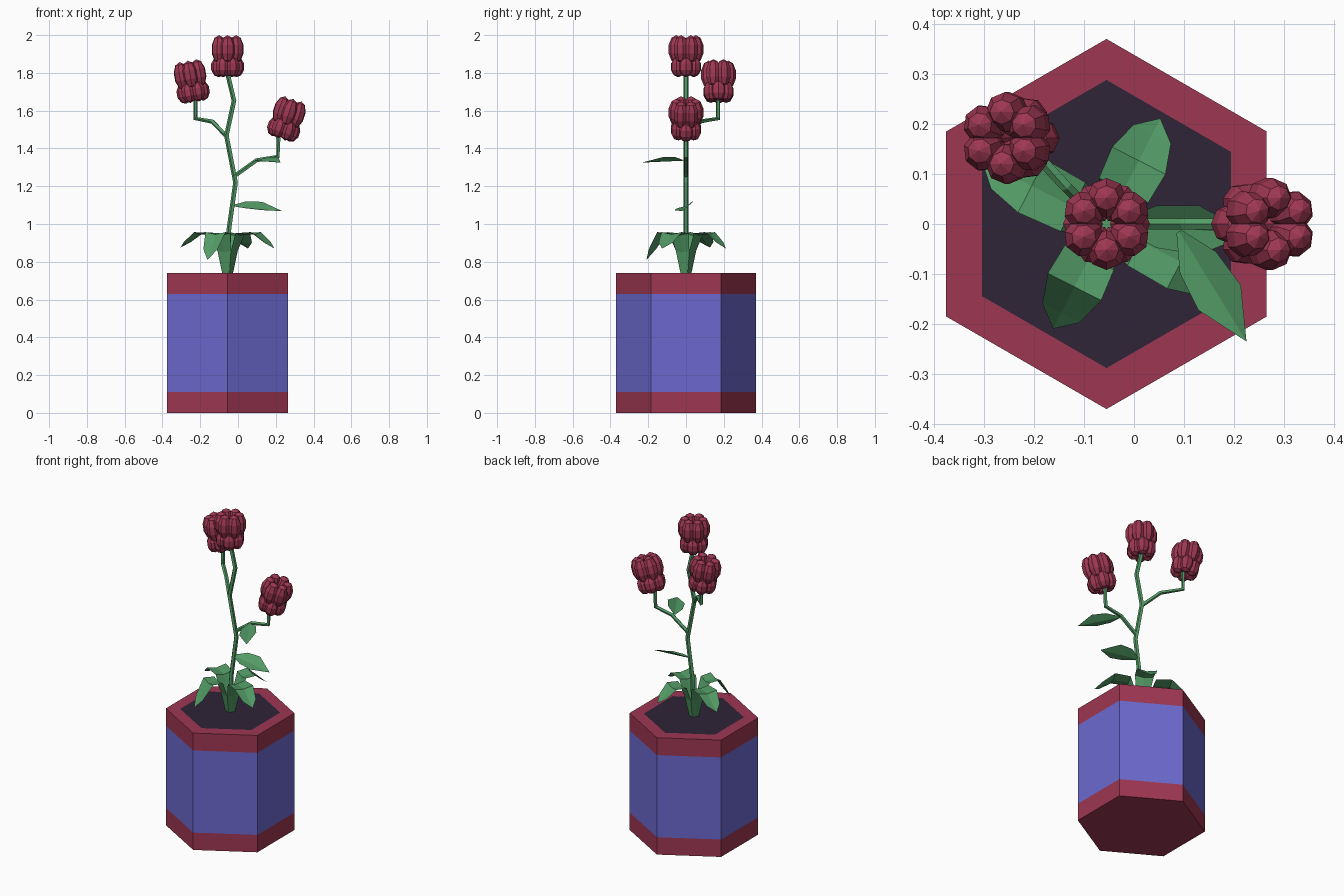
import bpy, bmesh, math
from mathutils import Vector, Matrix

if "Cube" in bpy.data.objects:
    bpy.data.objects.remove(bpy.data.objects["Cube"])

def material(name, rgb):
    lin = [((c / 255 + 0.055) / 1.055) ** 2.4 for c in rgb]
    m = bpy.data.materials.new(name)
    m.diffuse_color = (*lin, 1)
    m.use_nodes = True
    m.node_tree.nodes["Principled BSDF"].inputs["Base Color"].default_value = m.diffuse_color
    return m

RED = material("crimson", (158, 55, 83))
BLUE = material("violet blue", (108, 105, 207))
SOIL = material("dark soil", (47, 35, 55))
GREEN = material("leaf green", (83, 155, 102))

def finish(name, bm, mats):
    me = bpy.data.meshes.new(name)
    bm.to_mesh(me)
    bm.free()
    for m in mats:
        me.materials.append(m)
    ob = bpy.data.objects.new(name, me)
    bpy.context.collection.objects.link(ob)
    return ob

CX = -0.055  # pot and plant axis

# Hexagonal pot: stacked rings, coloured by band, soil as inner top face
def pot():
    bm = bmesh.new()
    rings = []
    for r, z in [(0.37, 0), (0.37, 0.11), (0.37, 0.63), (0.37, 0.74), (0.288, 0.74)]:
        rings.append([bm.verts.new((CX + r * math.sin(k * math.pi / 3),
                                    -r * math.cos(k * math.pi / 3), z)) for k in range(6)])
    bm.faces.new(rings[0][::-1])
    for i in range(4):
        for k in range(6):
            j = (k + 1) % 6
            f = bm.faces.new((rings[i][k], rings[i][j], rings[i + 1][j], rings[i + 1][k]))
            f.material_index = 1 if i == 1 else 0
    bm.faces.new(rings[-1]).material_index = 2
    finish("hexagonal_pot", bm, [RED, BLUE, SOIL])

# Stems: five-sided tubes along a path
def tube(name, pts, r=0.0135, n=5):
    bm = bmesh.new()
    pts = [Vector(p) for p in pts]
    rings = []
    for i, p in enumerate(pts):
        d = (pts[min(i + 1, len(pts) - 1)] - pts[max(i - 1, 0)]).normalized()
        u = d.cross(Vector((0, 1, 0))).normalized()
        v = d.cross(u)
        rings.append([bm.verts.new(p + r * (math.cos(a) * u + math.sin(a) * v))
                      for a in (2 * math.pi * k / n for k in range(n))])
    for a, b in zip(rings, rings[1:]):
        for k in range(n):
            bm.faces.new((a[k], a[(k + 1) % n], b[(k + 1) % n], b[k]))
    bm.faces.new(rings[0][::-1])
    bm.faces.new(rings[-1])
    bmesh.ops.recalc_face_normals(bm, faces=bm.faces)
    finish(name, bm, [GREEN])

# Leaves: folded strip along a spine; each row is (centre, half width)
def leaf(name, rows, side, fold):
    bm = bmesh.new()
    side = Vector(side)
    strip = []
    for p, w in rows:
        p = Vector(p)
        strip.append([bm.verts.new(p + s * w * side + Vector((0, 0, fold * w * abs(s))))
                      for s in (-1, 0, 1)])
    for a, b in zip(strip, strip[1:]):
        for k in (0, 1):
            bm.faces.new((a[k], a[k + 1], b[k + 1], b[k]))
    bmesh.ops.remove_doubles(bm, verts=bm.verts, dist=0.0005)
    bmesh.ops.recalc_face_normals(bm, faces=bm.faces)
    if sum(f.normal.z for f in bm.faces) < 0:
        bmesh.ops.reverse_faces(bm, faces=bm.faces)
    finish(name, bm, [GREEN])

# Flower heads: two rings of faceted egg-shaped petals
def flower(name, base, tilt):
    bm = bmesh.new()
    frame = Matrix.Translation(base) @ Matrix.Rotation(math.radians(tilt), 4, 'Y')
    for z, r, w, h, turn in [(0.055, 0.047, 0.042, 0.055, 0), (0.148, 0.052, 0.042, 0.075, 30)]:
        for k in range(6):
            a = math.radians(60 * k + turn)
            m = (frame @ Matrix.Rotation(a, 4, 'Z') @ Matrix.Translation((r, 0, z))
                 @ Matrix.Diagonal((w, w, h, 1)))
            bmesh.ops.create_uvsphere(bm, u_segments=8, v_segments=5, radius=1, matrix=m)
    finish(name, bm, [RED])

pot()
tube("main_stem", [(CX, 0, 0.73), (-0.047, 0, 0.97), (-0.012, 0, 1.22), (-0.06, 0, 1.468),
                   (-0.02, 0, 1.653), (CX, 0, 1.80)])
tube("right_branch", [(-0.015, 0, 1.255), (0.098, 0, 1.336), (0.212, 0, 1.357), (0.216, 0, 1.48)], 0.012)
tube("left_branch", [(-0.06, 0, 1.465), (-0.135, 0.075, 1.542), (-0.225, 0.17, 1.558),
                     (-0.225, 0.17, 1.68)], 0.012)

flower("top_flower", (CX, 0, 1.777), 0)
flower("right_flower", (0.225, 0, 1.45), 18)
flower("left_flower", (-0.228, 0.172, 1.645), -10)

# Four arching leaves around the stem base: (angle, tip reach, tip height)
for i, (ang, reach, tip) in enumerate([(63, 0.237, 0.87), (153, 0.28, 0.875),
                                       (243, 0.235, 0.81), (333, 0.278, 0.87)]):
    a = math.radians(ang)
    d = Vector((math.cos(a), math.sin(a), 0))
    prof = [(0.02, 0.735, 0.022), (0.04, 0.85, 0.04), (0.075, 0.94, 0.055),
            (0.6 * reach, 0.945, 0.06), (0.85 * reach, 0.6 * tip + 0.372, 0.042), (reach, tip, 0)]
    leaf(f"base_leaf_{i + 1}", [(Vector((CX, 0, z)) + d * r, w) for r, z, w in prof],
         (-d.y, d.x, 0), 0.2)

# Two stem leaves
def stem_leaf(name, start, end, w, side):
    s, e = Vector(start), Vector(end)
    leaf(name, [(s.lerp(e, t), w * k) for t, k in
                [(0, 0.12), (0.28, 0.85), (0.6, 1), (1, 0)]], side, 0.3)

stem_leaf("lower_stem_leaf", (-0.03, 0, 1.095), (0.235, -0.02, 1.068), 0.055, (0, 0.9, 0.4))
stem_leaf("upper_stem_leaf", (0.09, -0.015, 1.335), (0.225, -0.235, 1.325), 0.05, (0.85, 0.5, 0.2))
